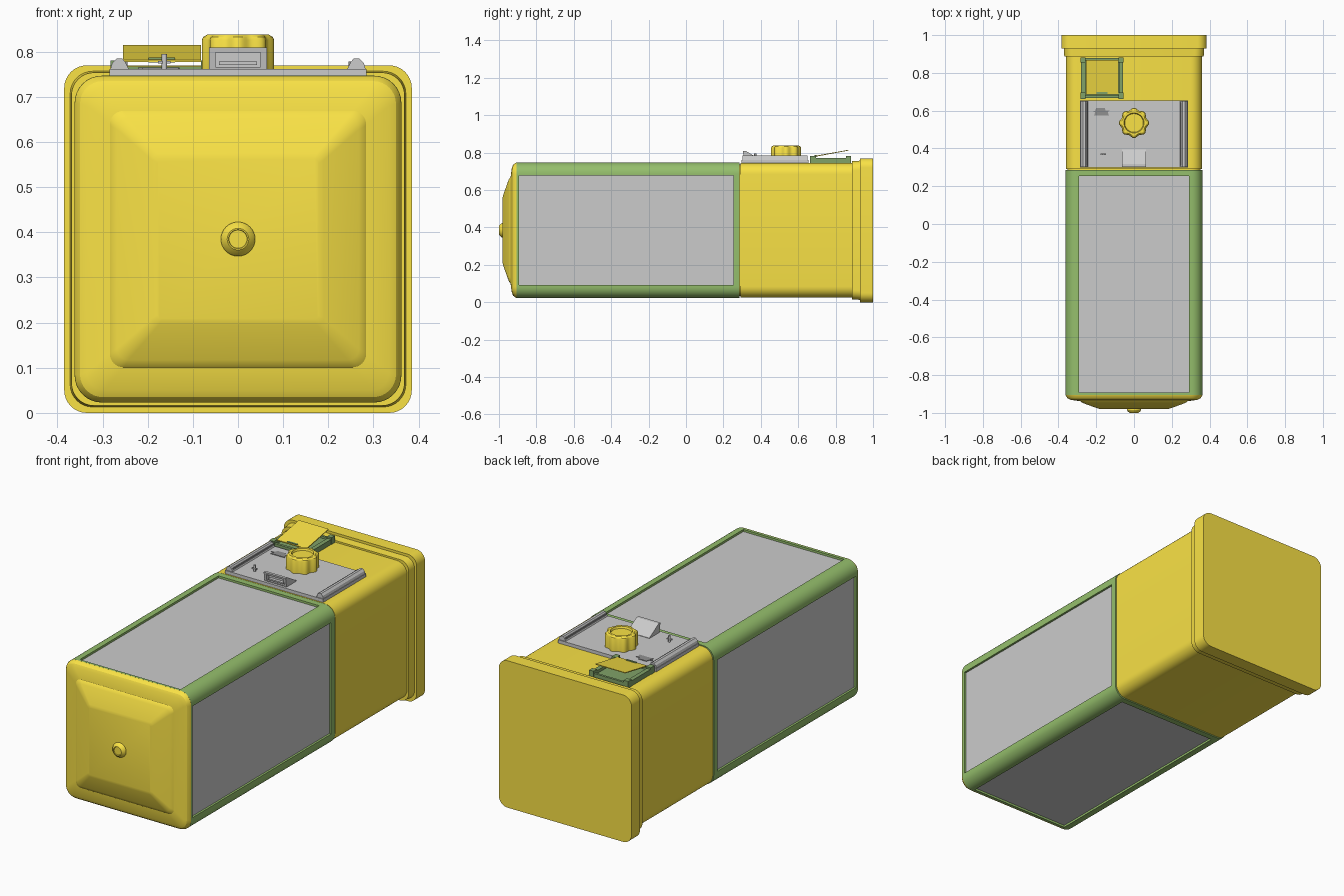
import bpy, bmesh
from math import sin, cos, pi, radians

if "Cube" in bpy.data.objects:
    bpy.data.objects.remove(bpy.data.objects["Cube"])

CZ = 0.385  # height of the body axis


def material(name, rgb):
    m = bpy.data.materials.new(name)
    m.diffuse_color = (*rgb, 1)
    m.use_nodes = True
    m.node_tree.nodes["Principled BSDF"].inputs["Base Color"].default_value = m.diffuse_color
    return m


YELLOW = material("yellow", (0.95, 0.76, 0.06))
GREEN = material("green", (0.30, 0.52, 0.15))
DARK_GREEN = material("dark_green", (0.22, 0.36, 0.14))
DARK = material("dark_grey", (0.28, 0.28, 0.28))


def loft(name, rings, mat=None, smooth=True):
    """Closed skin through rings of equal point count."""
    bm = bmesh.new()
    loops = [[bm.verts.new(p) for p in r] for r in rings]
    n = len(loops[0])
    for a, b in zip(loops, loops[1:]):
        for i in range(n):
            bm.faces.new((a[i], a[(i + 1) % n], b[(i + 1) % n], b[i]))
    bm.faces.new(loops[0])
    bm.faces.new(loops[-1])
    bmesh.ops.recalc_face_normals(bm, faces=bm.faces)
    me = bpy.data.meshes.new(name)
    bm.to_mesh(me)
    bm.free()
    ob = bpy.data.objects.new(name, me)
    bpy.context.collection.objects.link(ob)
    if mat:
        me.materials.append(mat)
    if smooth:
        bpy.ops.object.select_all(action='DESELECT')
        ob.select_set(True)
        bpy.context.view_layer.objects.active = ob
        bpy.ops.object.shade_smooth_by_angle(angle=radians(25))
    return ob


def prism(name, pts, axis, a, b, mat=None):
    """Extrude a 2D profile along an axis from a to b."""
    place = {'x': lambda u, v, w: (w, u, v),
             'y': lambda u, v, w: (u, w, v),
             'z': lambda u, v, w: (u, v, w)}[axis]
    return loft(name, [[place(u, v, w) for u, v in pts] for w in (a, b)], mat, False)


def box(name, x, y, z, mat=None):
    return prism(name, [(x[0], y[0]), (x[1], y[0]), (x[1], y[1]), (x[0], y[1])],
                 'z', z[0], z[1], mat)


def square_ring(y, half, r):
    """Rounded square around the body axis."""
    pts = []
    for k in range(4):
        mid = pi / 4 + k * pi / 2
        cx = (half - r) * (1 if cos(mid) > 0 else -1)
        cz = (half - r) * (1 if sin(mid) > 0 else -1)
        for i in range(9):
            t = k * pi / 2 + i * pi / 16
            pts.append((cx + r * cos(t), y, CZ + cz + r * sin(t)))
    return pts


def shell(name, stations, mat):
    return loft(name, [square_ring(*s) for s in stations], mat)


def cut(ob, cutter):
    m = ob.modifiers.new("cut", 'BOOLEAN')
    m.object = cutter
    m.solver = 'EXACT'
    bpy.ops.object.select_all(action='DESELECT')
    ob.select_set(True)
    bpy.context.view_layer.objects.active = ob
    bpy.ops.object.modifier_apply(modifier=m.name)
    bpy.data.objects.remove(cutter)


# Green frame with four recessed windows and grey panels
frame = shell("green_frame", [(-0.905, 0.362, 0.06), (0.287, 0.362, 0.06)], GREEN)
W, Y = 0.292, (-0.892, 0.255)
for side in (-1, 1):
    for flat in (True, False):
        def slab(name, d0, d1, w, y, mat=None):
            d = sorted((side * d0, side * d1))
            if flat:
                return box(name, (-w, w), y, (CZ + d[0], CZ + d[1]), mat)
            return box(name, d, y, (CZ - w, CZ + w), mat)
        cut(frame, slab("cutter", 0.345, 0.40, W, Y))
        slab("grey_panel", 0.34, 0.351, W, Y)

# Yellow rear housing with stepped flange
shell("rear_housing", [(0.280, 0.352, 0.055), (0.292, 0.352, 0.055), (0.292, 0.360, 0.06),
                       (0.888, 0.360, 0.06)], YELLOW)
shell("rear_flange", [(0.887, 0.369, 0.05), (0.93, 0.372, 0.05), (0.93, 0.385, 0.05),
                      (1.0, 0.385, 0.05)], YELLOW)

# Yellow front cap with raised centre
shell("front_cap", [(-0.980, 0.178, 0.010), (-0.977, 0.190, 0.015), (-0.949, 0.268, 0.025),
                    (-0.943, 0.279, 0.03), (-0.938, 0.284, 0.03), (-0.931, 0.335, 0.04),
                    (-0.924, 0.350, 0.05), (-0.912, 0.360, 0.06), (-0.904, 0.362, 0.06)], YELLOW)


def circle_y(y, r):
    return [(r * cos(i * pi / 16), y, CZ + r * sin(i * pi / 16)) for i in range(32)]


loft("front_nub", [circle_y(y, r) for y, r in
                   [(-0.97, 0.038), (-0.984, 0.038), (-0.991, 0.034), (-1.0, 0.024),
                    (-1.0, 0.021), (-0.997, 0.020)]], YELLOW)

# Grey top plate with side rails
box("top_plate", (-0.285, 0.285), (0.298, 0.655), (0.735, 0.762))
for s in (-1, 1):
    prism("plate_rail", [(s * x, z) for x, z in
                         [(0.240, 0.757), (0.249, 0.776), (0.256, 0.785), (0.269, 0.785),
                          (0.279, 0.775), (0.284, 0.757)]], 'y', 0.303, 0.65)
    box("rail_groove_strip", sorted((s * 0.245, s * 0.250)), (0.31, 0.643), (0.76, 0.778), DARK)

# Wedge socket on the plate
wedge = prism("wedge_socket", [(0.312, 0.758), (0.303, 0.81), (0.318, 0.81), (0.395, 0.764),
                               (0.395, 0.758)], 'x', -0.064, 0.064)
cut(wedge, box("cutter", (-0.05, 0.05), (0.29, 0.328), (0.766, 0.799)))
box("socket_tongue", (-0.042, 0.042), (0.312, 0.335), (0.771, 0.778))

# Lobed filler knob
def knob_ring(z, k, lobe=0.005):
    return [((k + lobe * cos(8 * t)) * cos(t), 0.535 + (k + lobe * cos(8 * t)) * sin(t), z)
            for t in (i * pi / 48 for i in range(96))]


loft("filler_knob", [knob_ring(*a) for a in
                     [(0.758, 0.075), (0.826, 0.075), (0.833, 0.072), (0.838, 0.065, 0.003),
                      (0.838, 0.053, 0), (0.828, 0.049, 0)]], YELLOW)

# Small pin with cross bar, and stepped dark vent
loft("pin", [[(-0.163 + 0.006 * cos(i * pi / 8), 0.37 + 0.006 * sin(i * pi / 8), z)
              for i in range(16)] for z in (0.76, 0.795)])
box("pin_bar", (-0.177, -0.149), (0.366, 0.374), (0.774, 0.780))
prism("dark_vent", [(-0.222, 0.592), (-0.205, 0.592), (-0.212, 0.574), (-0.132, 0.574),
                    (-0.139, 0.592), (-0.130, 0.600), (-0.150, 0.600), (-0.155, 0.615),
                    (-0.200, 0.615), (-0.205, 0.600)], 'z', 0.76, 0.765, DARK)

# Green latch frame
box("latch_base", (-0.265, -0.075), (0.675, 0.87), (0.745, 0.757), DARK_GREEN)
for x in ((-0.28, -0.258), (-0.080, -0.058)):
    box("latch_rail", x, (0.665, 0.88), (0.745, 0.772), DARK_GREEN)
    for y in ((0.662, 0.695), (0.855, 0.882)):
        box("latch_corner", (x[0] - 0.002, x[1] + 0.002), y, (0.745, 0.781), DARK_GREEN)
for y in ((0.668, 0.682), (0.866, 0.878)):
    box("latch_cross_bar", (-0.262, -0.076), y, (0.745, 0.768), DARK_GREEN)

# Tilted yellow flap with a small hinge tab
prism("latch_flap", [(0.685, 0.777), (0.868, 0.811), (0.868, 0.815), (0.685, 0.782)],
      'x', -0.255, -0.082, YELLOW)
box("flap_tab", (-0.198, -0.140), (0.688, 0.698), (0.776, 0.787), DARK_GREEN)
